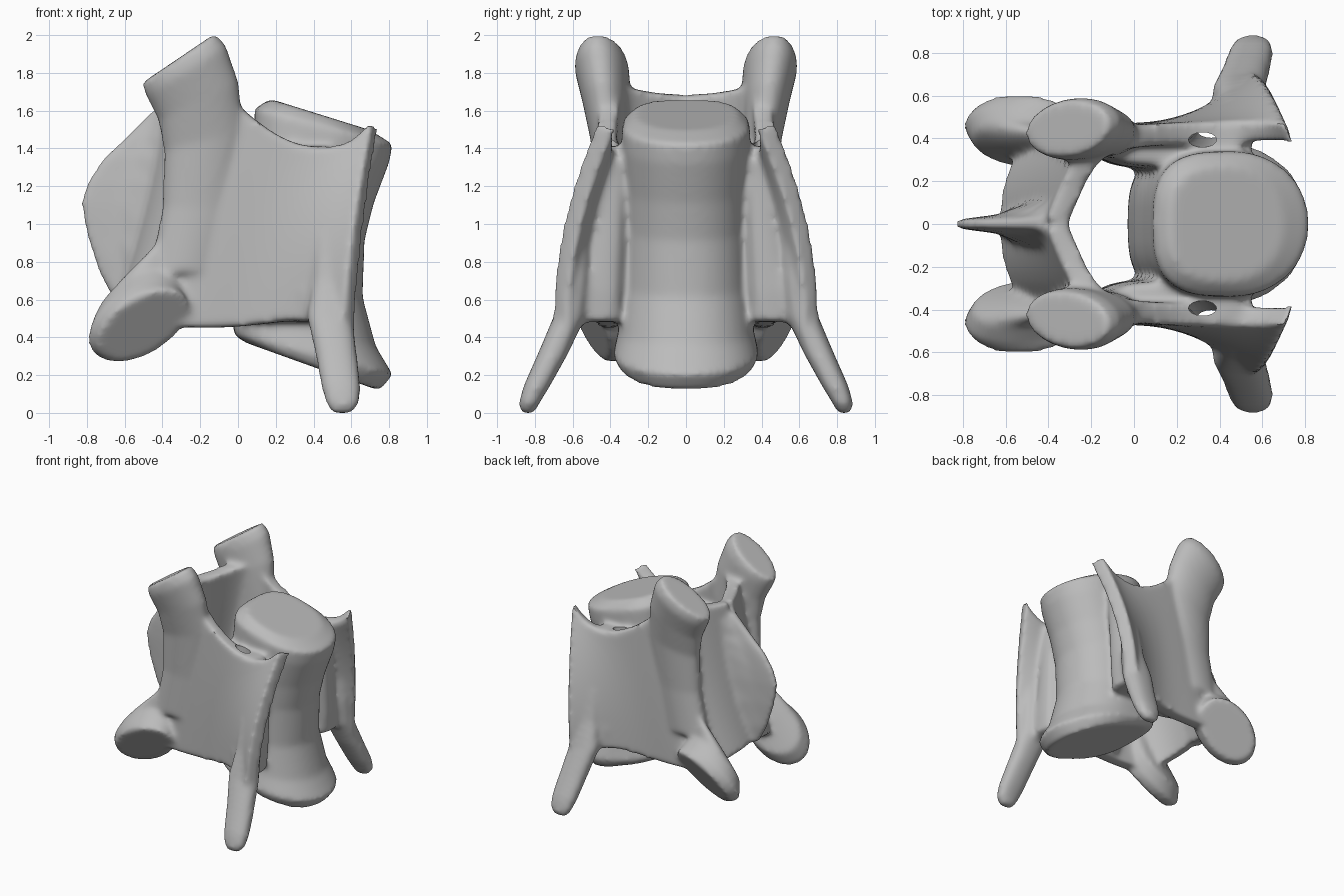
import bpy, bmesh, math
from mathutils import Vector

cube = bpy.data.objects.get("Cube")
if cube:
    bpy.data.objects.remove(cube, do_unlink=True)

bone = bpy.data.materials.new("bone grey")
bone.use_nodes = True
bone.diffuse_color = (0.5, 0.5, 0.5, 1)
bsdf = bone.node_tree.nodes["Principled BSDF"]
bsdf.inputs["Base Color"].default_value = (0.5, 0.5, 0.5, 1)
bsdf.inputs["Roughness"].default_value = 0.7

parts = []


def make(name, bm):
    bmesh.ops.recalc_face_normals(bm, faces=bm.faces[:])
    mesh = bpy.data.meshes.new(name)
    bm.to_mesh(mesh)
    bm.free()
    obj = bpy.data.objects.new(name, mesh)
    bpy.context.collection.objects.link(obj)
    parts.append(obj)
    return obj


def ring(center, u, v, rear=2.0, front=None, n=40):
    """Superellipse with half axes u and v; its +u half may be rounder."""
    c, u, v = Vector(center), Vector(u), Vector(v)
    pts = []
    for i in range(n):
        a = 2 * math.pi * i / n
        ca, sa = math.cos(a), math.sin(a)
        power = front if front and ca > 0 else rear
        pts.append(c + u * math.copysign(abs(ca) ** (2 / power), ca)
                   + v * math.copysign(abs(sa) ** (2 / power), sa))
    return pts


def loft(name, rings):
    bm = bmesh.new()
    rows = [[bm.verts.new(p) for p in r] for r in rings]
    n = len(rows[0])
    for a, b in zip(rows, rows[1:]):
        for i in range(n):
            j = (i + 1) % n
            bm.faces.new((a[i], a[j], b[j], b[i]))
    bm.faces.new(rows[0])
    bm.faces.new(rows[-1])
    return make(name, bm)


def both_sides(name, rings):
    for side, s in (("left", 1), ("right", -1)):
        loft(f"{name}_{side}", [[(p[0], p[1] * s, p[2]) for p in r] for r in rings])


def level_rings(sections, power):
    """Horizontal rings from x, y, z and the two half widths."""
    return [ring((x, y, z), (rx, 0, 0), (0, ry, 0), power) for x, y, z, rx, ry in sections]


def sheet(name, columns, thickness, s, rows=7):
    """Curved plate through bottom, middle and top points of each column."""
    bm = bmesh.new()
    grid = []
    for low, mid, top in columns:
        line = []
        for k in range(rows):
            t = k / (rows - 1)
            p = (Vector(low) * (2 * t - 1) * (t - 1) + Vector(mid) * 4 * t * (1 - t)
                 + Vector(top) * t * (2 * t - 1))
            line.append(bm.verts.new((p.x, p.y * s, p.z)))
        grid.append(line)
    for a, b in zip(grid, grid[1:]):
        for k in range(rows - 1):
            bm.faces.new((a[k], b[k], b[k + 1], a[k + 1]))
    obj = make(name, bm)
    sub = obj.modifiers.new("round", "SUBSURF")
    sub.levels = 2
    sub.boundary_smooth = "PRESERVE_CORNERS"
    sol = obj.modifiers.new("thick", "SOLIDIFY")
    sol.thickness = thickness
    sol.offset = 0


# Central body: rings given by rear point, front point and half width
body = [((.17, 1.67), (.70, 1.505), .27), ((.09, 1.62), (.82, 1.43), .34),
        ((.08, 1.48), (.80, 1.33), .34), ((.04, 1.22), (.72, 1.12), .325),
        ((0, 1.0), (.67, .92), .325), ((-.03, .72), (.66, .62), .335),
        ((-.03, .5), (.73, .36), .36), ((-.02, .42), (.82, .21), .385),
        ((.04, .38), (.75, .125), .35)]
rings = []
for (x0, z0), (x1, z1), w in body:
    rings.append(ring(((x0 + x1) / 2, 0, (z0 + z1) / 2),
                      ((x1 - x0) / 2, 0, (z1 - z0) / 2), (0, w, 0), 3, 2.1))
loft("body", rings)

# Side walls, arch and wings, from the midline to the wing rim
wall = [((-.585, 0, .60), (-.455, 0, 1.1), (-.36, 0, 1.69)),
        ((-.575, .2, .56), (-.41, .2, 1.1), (-.28, .2, 1.70)),
        ((-.46, .39, .48), (-.29, .38, 1.1), (-.18, .37, 1.75)),
        ((-.2, .41, .45), (-.1, .42, 1.05), (-.03, .41, 1.67)),
        ((.1, .41, .47), (.12, .42, 1.0), (.2, .42, 1.46)),
        ((.35, .49, .51), (.35, .47, 1.0), (.42, .43, 1.40)),
        ((.5, .60, .48), (.54, .56, .95), (.6, .43, 1.42)),
        ((.59, .665, .42), (.635, .62, .95), (.73, .42, 1.54))]
for side, s in (("left", 1), ("right", -1)):
    sheet("wall_" + side, wall, .105, s)

# Pedicles joining the walls to the body and lining the canal
pedicles = [(.20, .36, 1.42, .30, .09), (.18, .36, 1.2, .34, .10),
            (.16, .36, .9, .34, .10), (.15, .36, .65, .33, .10), (.16, .365, .49, .28, .09)]
both_sides("pedicle", level_rings(pedicles, 3))

# Webs filling the groove between body and wing
webs = [(.40, .375, 1.36, .15, .07), (.41, .40, 1.15, .14, .09), (.41, .42, .9, .14, .10),
        (.42, .45, .65, .13, .12), (.43, .46, .49, .11, .12)]
both_sides("web", level_rings(webs, 3))

# Lower legs of the wings
legs = [(.50, .55, .95, .08, .04), (.50, .575, .72, .10, .06), (.485, .615, .52, .12, .085),
        (.52, .705, .32, .11, .08), (.545, .79, .15, .105, .07),
        (.555, .83, .06, .09, .055), (.55, .84, .005, .05, .035)]
both_sides("leg", level_rings(legs, 2.4))

# Upper horns with slanted oval ends, running down as pillars
horns = [(-.315, .445, 1.885, .235, .13, .56), (-.275, .445, 1.82, .25, .145, .53),
         (-.21, .425, 1.66, .235, .125, .42), (-.18, .405, 1.45, .22, .10, .25),
         (-.21, .39, 1.1, .19, .09, 0), (-.29, .39, .75, .18, .09, 0)]
both_sides("horn", [ring((x, y, z), (r * math.sqrt(1 - t * t), .04 * t, r * t), (0, w, 0))
                    for x, y, z, r, w, t in horns])

# Lower joint processes with oval faces turned outward and down
normal = Vector((.25, .8, -.5)).normalized()
long_axis = Vector((.8, 0, .6))
long_axis = (long_axis - normal * long_axis.dot(normal)).normalized()
short_axis = normal.cross(long_axis)
process = [(-.50, .505, .47, .27, .18), (-.535, .44, .49, .29, .205),
           (-.52, .37, .58, .26, .19), (-.42, .37, .76, .18, .13), (-.30, .38, .95, .10, .08)]
both_sides("joint_process", [ring((x, y, z), long_axis * a, short_axis * b)
                             for x, y, z, a, b in process])

# Thin spine blade on the back of the arch
blade = [(1.61, -.45, -.37), (1.46, -.60, -.39), (1.36, -.71, -.41), (1.22, -.80, -.43),
         (1.12, -.83, -.44), (.95, -.80, -.47), (.75, -.735, -.51), (.61, -.66, -.55)]
loft("spine", [[(tip, -.02, z), (base - .5 * (base - tip), -.045, z), (base, -.12, z),
                (base, .12, z), (base - .5 * (base - tip), .045, z), (tip, .02, z)]
               for z, tip, base in blade])

# Fuse all parts into one smooth bone
depsgraph = bpy.context.evaluated_depsgraph_get()
fused = bmesh.new()
for obj in parts:
    fused.from_mesh(obj.evaluated_get(depsgraph).to_mesh())
for obj in parts:
    bpy.data.objects.remove(obj, do_unlink=True)
vertebra = make("vertebra", fused)
remesh = vertebra.modifiers.new("fuse", "REMESH")
remesh.mode = "VOXEL"
remesh.voxel_size = .018
smooth = vertebra.modifiers.new("soften", "SMOOTH")
smooth.factor = .5
smooth.iterations = 12

# Narrow channels beside the body
cutters = []
for s in (1, -1):
    cutter = loft("channel_cutter", [ring((x, y * s, z), (.065, 0, 0), (0, .035, 0), n=16)
                                     for x, y, z in ((.31, .385, 1.7), (.34, .41, .9),
                                                     (.37, .45, .3))])
    cutter.hide_render = True
    cutters.append(cutter)
    cut = vertebra.modifiers.new("channel", "BOOLEAN")
    cut.operation = "DIFFERENCE"
    cut.object = cutter

# Bake the result and stand it on the ground
depsgraph = bpy.context.evaluated_depsgraph_get()
mesh = bpy.data.meshes.new_from_object(vertebra.evaluated_get(depsgraph))
vertebra.modifiers.clear()
vertebra.data = mesh
for cutter in cutters:
    bpy.data.objects.remove(cutter, do_unlink=True)
low = min(v.co.z for v in mesh.vertices)
for v in mesh.vertices:
    v.co.z -= low
mesh.materials.clear()
mesh.materials.append(bone)
for face in mesh.polygons:
    face.material_index = 0
bpy.context.view_layer.objects.active = vertebra
vertebra.select_set(True)
bpy.ops.object.shade_smooth_by_angle(angle=math.radians(40))
